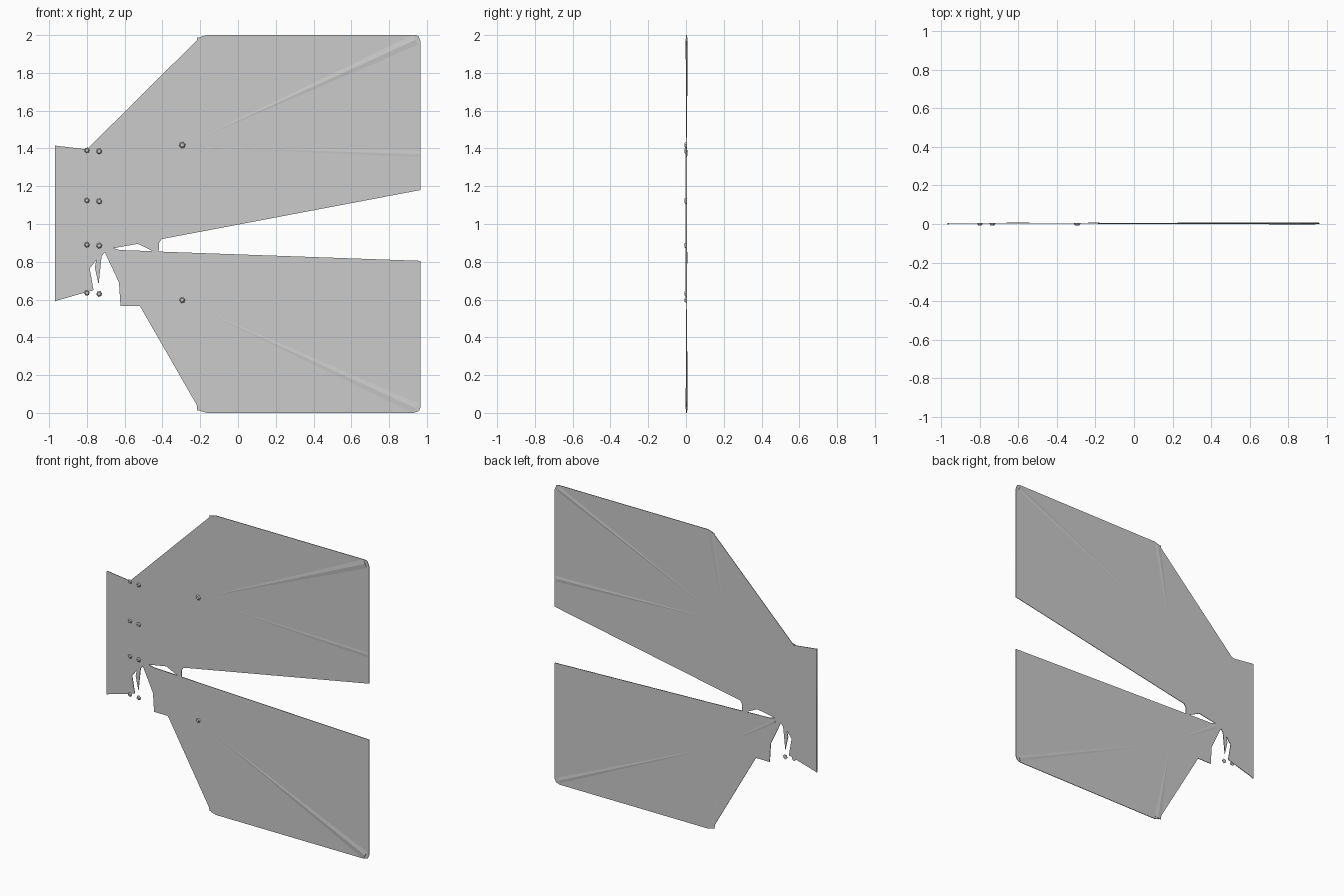
import bpy
import bmesh
import math
from mathutils import Vector

if "Cube" in bpy.data.objects:
    bpy.data.objects.remove(bpy.data.objects["Cube"])


def activate(ob):
    bpy.ops.object.select_all(action='DESELECT')
    bpy.context.view_layer.objects.active = ob
    ob.select_set(True)


def flat_plate(name, loops, y, half):
    """Filled x-z outline (later loops are holes), thickened along y."""
    cu = bpy.data.curves.new(name, 'CURVE')
    cu.dimensions = '2D'
    cu.fill_mode = 'BOTH'
    cu.extrude = half
    for pts in loops:
        sp = cu.splines.new('POLY')
        sp.points.add(len(pts) - 1)
        for p, (x, z) in zip(sp.points, pts):
            p.co = (x, z, 0, 1)
        sp.use_cyclic_u = True
    ob = bpy.data.objects.new(name, cu)
    bpy.context.collection.objects.link(ob)
    ob.rotation_euler.x = math.pi / 2
    ob.location.y = y
    activate(ob)
    bpy.ops.object.convert(target='MESH')
    return ob


def crease(name, a, b, width, y, peak):
    """Shallow tapering fold line from point a to point b."""
    bm = bmesh.new()
    a, b = Vector((a[0], y, a[1])), Vector((b[0], y, b[1]))
    d = (b - a).normalized()
    side = Vector((-d.z, 0, d.x)) * width / 2
    lift = Vector((0, peak - y, 0))
    pts = [a, b + side, b - side, b + lift]
    v = [bm.verts.new(p) for p in pts]
    for f in ((0, 1, 3), (0, 3, 2), (1, 2, 3), (0, 2, 1)):
        bm.faces.new([v[i] for i in f])
    bmesh.ops.recalc_face_normals(bm, faces=bm.faces)
    me = bpy.data.meshes.new(name)
    bm.to_mesh(me)
    bm.free()
    ob = bpy.data.objects.new(name, me)
    bpy.context.collection.objects.link(ob)


def rivet(name, x, z, r):
    bpy.ops.mesh.primitive_cone_add(vertices=6, radius1=r, radius2=r * 0.6, depth=0.009,
                                    location=(x, -0.0025, z),
                                    rotation=(math.pi / 2, 0.3, 0))
    bpy.context.object.name = name


# Torn sheet: upper panel, lower panel and mounting strip in one outline
outline = [
    (-0.967, 1.415), (-0.80, 1.395), (-0.20, 1.99), (-0.165, 2.0),
    (0.94, 2.0), (0.955, 1.995), (0.967, 1.965), (0.967, 1.18),
    (-0.405, 0.92), (-0.418, 0.90), (-0.42, 0.854), (0.967, 0.805),
    (0.967, 0.03), (0.958, 0.01), (0.93, 0.0), (-0.165, 0.0), (-0.20, 0.01),
    (-0.52, 0.567), (-0.622, 0.567), (-0.63, 0.69), (-0.705, 0.85),
    (-0.722, 0.83), (-0.738, 0.68), (-0.758, 0.77), (-0.75, 0.81),
    (-0.785, 0.765), (-0.765, 0.65), (-0.967, 0.592)]
tear = [(-0.66, 0.872), (-0.53, 0.895), (-0.45, 0.856), (-0.625, 0.862)]
flat_plate("torn_sheet", [outline, tear], 0.0035, 0.002)

# Rolled edge along the mounting strip
flat_plate("mounting_edge", [[(-0.969, 0.59), (-0.961, 0.592),
                              (-0.961, 1.414), (-0.969, 1.415)]], 0.0015, 0.004)

# Stiffening folds pressed into both panels, front and back
for label, hub, up in (("upper", 1.415, 1), ("lower", 0.59, -1)):
    h = (-0.29, hub)
    corner = (0.94, 1 + up * 0.975)
    crease(label + "_front_fold", h, corner, 0.06, 0.0016, -0.002)
    crease(label + "_back_fold", h, corner, 0.04, 0.0054, 0.008)
    crease(label + "_back_short_fold", h, (-0.19, 1 + up * 0.985), 0.05, 0.0054, 0.0075)
crease("upper_back_inner_fold", (-0.29, 1.41), (0.96, 1.37), 0.04, 0.0054, 0.008)
crease("upper_front_inner_fold", (-0.29, 1.41), (0.96, 1.37), 0.04, 0.0016, 0.0)
crease("lower_back_inner_fold", (-0.29, 0.60), (-0.66, 0.85), 0.03, 0.0054, 0.007)

# Rivets: two columns on the strip, one at each fold hub
for z in (1.39, 1.125, 0.89, 0.635):
    rivet("outer_rivet", -0.80, z, 0.015)
    rivet("inner_rivet", -0.735, z - 0.005, 0.016)
rivet("upper_hub_rivet", -0.295, 1.418, 0.018)
rivet("lower_hub_rivet", -0.295, 0.597, 0.016)
